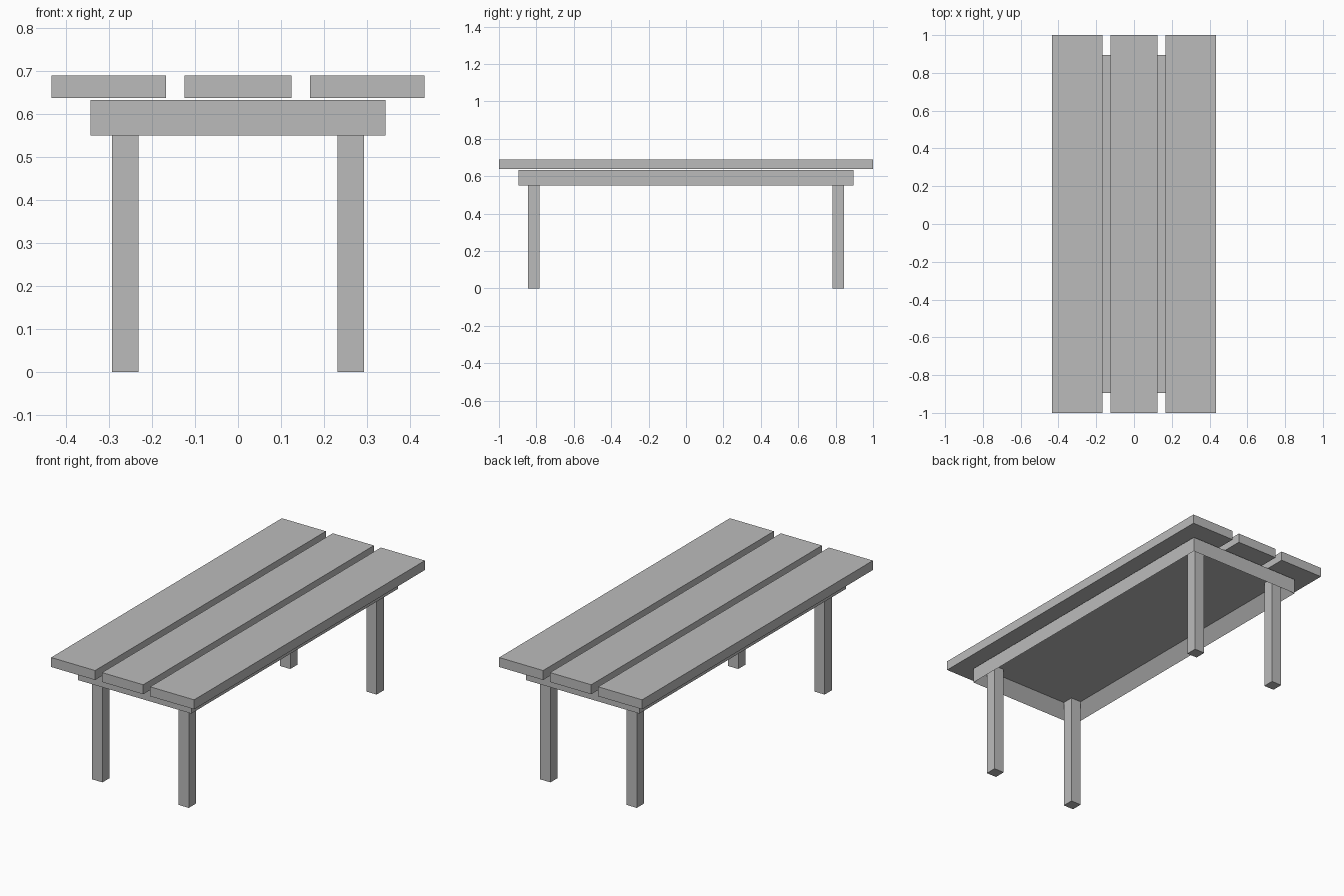
import bpy
import bmesh

cube = bpy.data.objects.get("Cube")
if cube:
    bpy.data.objects.remove(cube, do_unlink=True)

grey = bpy.data.materials.new("plain_grey")
grey.use_nodes = True
colour = (0.5, 0.5, 0.5, 1)
grey.diffuse_color = colour
grey.node_tree.nodes["Principled BSDF"].inputs["Base Color"].default_value = colour


def box(name, low, high, recess=None):
    """Box between two corners; recess = (wall, depth) hollows the underside."""
    bm = bmesh.new()
    bmesh.ops.create_cube(bm, size=1)
    for v in bm.verts:
        v.co = [high[i] if v.co[i] > 0 else low[i] for i in range(3)]
    if recess:
        wall, depth = recess
        bm.normal_update()
        bottom = min(bm.faces, key=lambda f: f.calc_center_median().z)
        bmesh.ops.inset_region(bm, faces=[bottom], thickness=wall, use_even_offset=True)
        for v in bottom.verts:
            v.co.z += depth
    mesh = bpy.data.meshes.new(name)
    bm.to_mesh(mesh)
    bm.free()
    mesh.materials.append(grey)
    obj = bpy.data.objects.new(name, mesh)
    bpy.context.collection.objects.link(obj)
    return obj


# Three top planks
for name, x0, x1 in (("right", -0.434, -0.167),
                     ("middle", -0.125, 0.125),
                     ("left", 0.167, 0.434)):
    box(name + "_plank", (x0, -1, 0.638), (x1, 1, 0.69))

# Support frame, hollow underneath
box("support_frame", (-0.343, -0.895, 0.55), (0.343, 0.895, 0.633), recess=(0.05, 0.07))

# Legs standing in the inner corners of the frame
for side, sx in (("right", -1), ("left", 1)):
    for end, sy in (("front", -1), ("back", 1)):
        x, y, half = sx * 0.262, sy * 0.814, 0.031
        box(f"{end}_{side}_leg", (x - half, y - half, 0), (x + half, y + half, 0.62))
